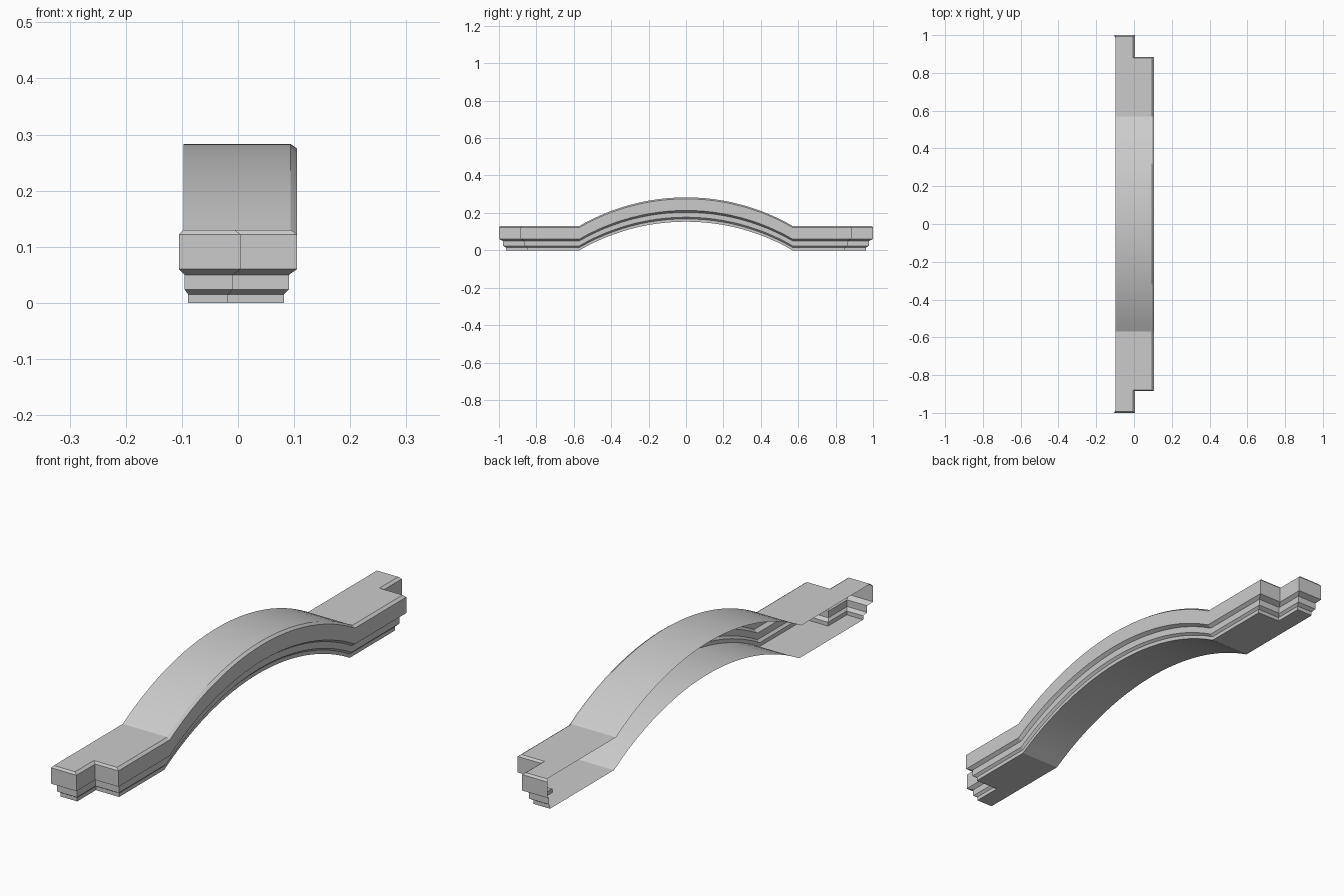
import bpy, bmesh, math

if "Cube" in bpy.data.objects:
    bpy.data.objects.remove(bpy.data.objects["Cube"])

# Arch dimensions: circular rise between the two flat ends
HALF, RISE, SEGS = 0.57, 0.153, 24
R = (HALF ** 2 + RISE ** 2) / (2 * RISE)

def lift(y):
    return math.sqrt(R * R - y * y) - (R - RISE) if abs(y) < HALF else 0.0

# Moulding profile, bottom to top: (height, inset in x, inset in y)
PROFILE = [(0.0, 0.023, 0.037), (0.015, 0.023, 0.037), (0.024, 0.014, 0.022),
           (0.05, 0.014, 0.022), (0.06, 0, 0), (0.122, 0, 0), (0.13, 0.011, 0.007)]

# Plan path round the stepped ends: (x, y, inset factor x, inset factor y)
end = [(-0.105, -1, 0.7, 1), (0.005, -1, -1, 1), (0.005, -0.885, -1, 1), (0.105, -0.885, -1, 1)]
arc_ys = []
half_angle = math.asin(HALF / R)
for i in range(SEGS + 1):
    arc_ys.append(R * math.sin(half_angle * (2 * i / SEGS - 1)))
middle = [(0.105, y, -1, 0) for y in arc_ys]
path = end + middle + [(x, -y, fx, -fy) for x, y, fx, fy in reversed(end)]

bm = bmesh.new()

# Swept moulding wall, open along the back
rows = []
for h, ix, iy in PROFILE:
    rows.append([bm.verts.new((x + fx * ix, y + fy * iy,
                               h + (lift(y) if fy == 0 else 0))) for x, y, fx, fy in path])
for low, up in zip(rows, rows[1:]):
    for i in range(len(path) - 1):
        bm.faces.new((low[i], low[i + 1], up[i + 1], up[i]))

# Top and bottom skins reaching the back edge
def skin(row, flip):
    rail = row[4:-4]
    back = [bm.verts.new((row[0].co.x, v.co.y, v.co.z)) for v in rail]
    loops = [row[:5] + [back[0]], row[-5:] + [back[-1]]]
    for i in range(SEGS):
        loops.append([rail[i], rail[i + 1], back[i + 1], back[i]])
    for loop in loops:
        bm.faces.new(loop[::-1] if flip else loop)

skin(rows[-1], False)
skin(rows[0], True)

mesh = bpy.data.meshes.new("arched_moulding")
bm.to_mesh(mesh)
bm.free()
obj = bpy.data.objects.new("arched_moulding", mesh)
bpy.context.collection.objects.link(obj)

# Smooth along the arch, crisp on moulding edges
bpy.context.view_layer.objects.active = obj
obj.select_set(True)
bpy.ops.object.shade_smooth_by_angle(angle=math.radians(20))
